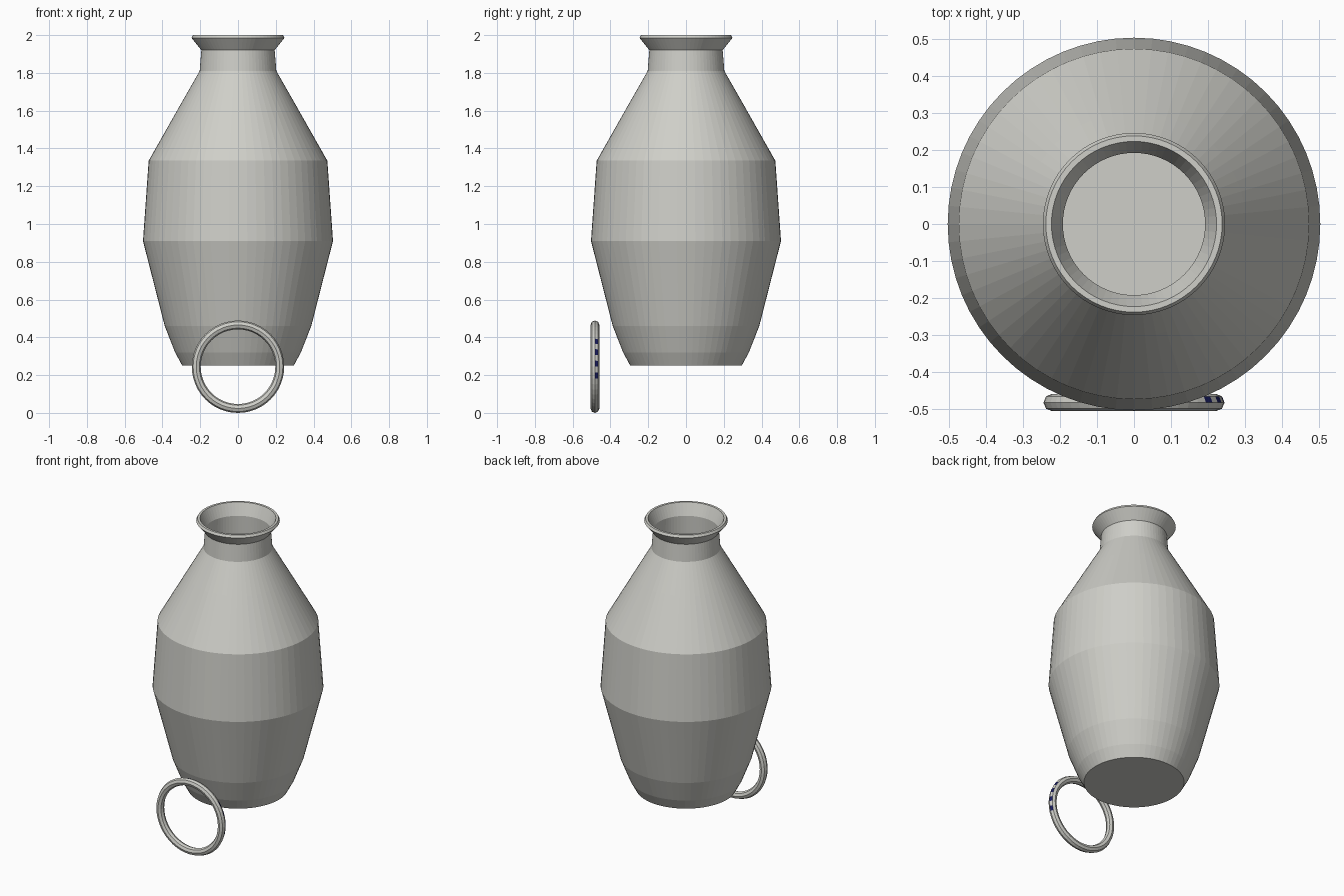
import bpy, bmesh, math

if "Cube" in bpy.data.objects:
    bpy.data.objects.remove(bpy.data.objects["Cube"])


def material(name, rgb):
    m = bpy.data.materials.new(name)
    m.diffuse_color = (*rgb, 1)
    m.use_nodes = True
    m.node_tree.nodes["Principled BSDF"].inputs["Base Color"].default_value = m.diffuse_color
    return m


grey = material("warm grey", (0.62, 0.62, 0.58))
navy = material("dark navy", (0.01, 0.012, 0.12))


def finish(bm, name, mats):
    bmesh.ops.recalc_face_normals(bm, faces=bm.faces)
    me = bpy.data.meshes.new(name)
    bm.to_mesh(me)
    bm.free()
    for m in mats:
        me.materials.append(m)
    ob = bpy.data.objects.new(name, me)
    bpy.context.collection.objects.link(ob)
    return ob


# Vase: outer profile, rolled rim, then a thin inner wall down to the floor
outer = [(0.295, 0.25), (0.333, 0.32), (0.388, 0.46), (0.503, 0.91),
         (0.473, 1.335), (0.303, 1.635), (0.203, 1.81), (0.194, 1.92),
         (0.246, 1.985), (0.238, 2.0), (0.223, 2.0)]
inner = [(0.192, 1.925), (0.195, 1.81), (0.293, 1.635), (0.462, 1.335),
         (0.492, 0.91), (0.378, 0.46), (0.323, 0.32), (0.29, 0.26)]
SIDES = 64
bm = bmesh.new()
rings = []
for r, z in outer + inner:
    rings.append([bm.verts.new((r * math.cos(2 * math.pi * i / SIDES),
                                r * math.sin(2 * math.pi * i / SIDES), z))
                  for i in range(SIDES)])
for a, b in zip(rings, rings[1:]):
    for i in range(SIDES):
        j = (i + 1) % SIDES
        bm.faces.new((a[i], a[j], b[j], b[i]))
bm.faces.new(rings[0])
bm.faces.new(rings[-1])
finish(bm, "vase", [grey])

# Loose ring standing upright in front of the vase
MAJOR, MINOR, SEGS, TUBE = 0.221, 0.0235, 48, 8
CY, CZ = -0.482, 0.2445
bm = bmesh.new()
loops = []
for i in range(SEGS):
    a = 2 * math.pi * i / SEGS
    loop = []
    for k in range(TUBE):
        t = 2 * math.pi * k / TUBE
        rad = MAJOR + MINOR * math.cos(t)
        loop.append(bm.verts.new((rad * math.cos(a), CY + MINOR * math.sin(t),
                                  CZ + rad * math.sin(a))))
    loops.append(loop)
for i in range(SEGS):
    for k in range(TUBE):
        n, q = (i + 1) % SEGS, (k + 1) % TUBE
        f = bm.faces.new((loops[i][k], loops[n][k], loops[n][q], loops[i][q]))
        # navy flecks on the outer edge, at the right side and the top
        if k == 0 and i in (0, 2, 4, 12, 46):
            f.material_index = 1
finish(bm, "ring", [grey, navy])
